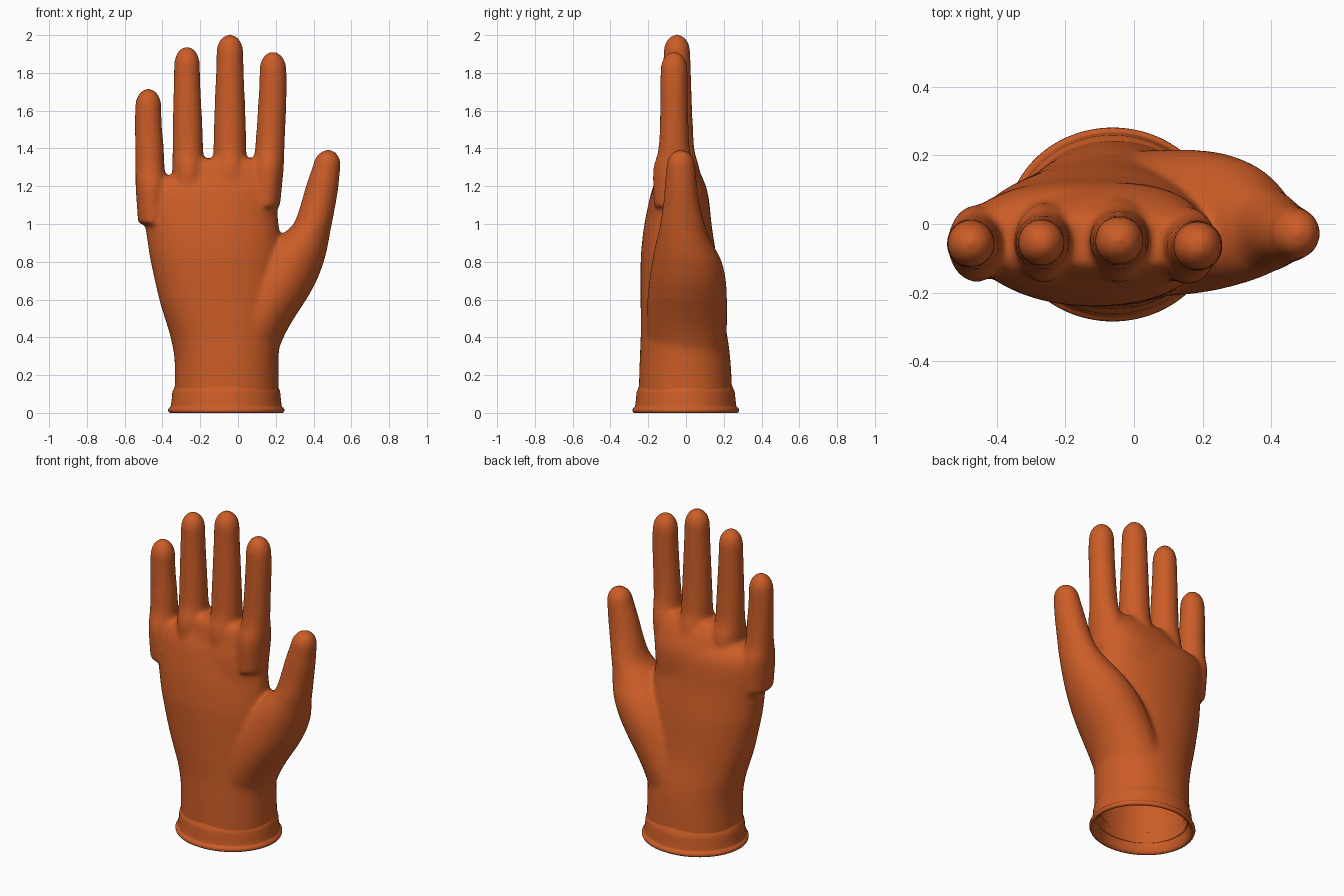
import bpy, bmesh, math

if "Cube" in bpy.data.objects:
    bpy.data.objects.remove(bpy.data.objects["Cube"])

orange = bpy.data.materials.new("orange rubber")
orange.diffuse_color = (0.60, 0.108, 0.020, 1)
orange.use_nodes = True
orange.node_tree.nodes["Principled BSDF"].inputs["Base Color"].default_value = orange.diffuse_color


def smooth_rows(rows, n=5):
    """Catmull-Rom interpolation through section rows."""
    out = []
    for i in range(len(rows) - 1):
        a, b, c, d = (rows[max(0, min(len(rows) - 1, i + k))] for k in (-1, 0, 1, 2))
        for s in range(n):
            t = s / n
            out.append([0.5 * (2 * q + (r - p) * t + (2 * p - 5 * q + 4 * r - u) * t * t
                               + (3 * q - p - 3 * r + u) * t ** 3)
                        for p, q, r, u in zip(a, b, c, d)])
    return out + [list(rows[-1])]


def loft(bm, rows, sides=48, power=1.0, caps=True):
    """Skin elliptical sections given as (z, x0, x1, y0, y1)."""
    rings = []
    for z, x0, x1, y0, y1 in rows:
        ring = []
        for k in range(sides):
            a = 2 * math.pi * k / sides
            c, s = math.cos(a), math.sin(a)
            c = math.copysign(abs(c) ** power, c)
            s = math.copysign(abs(s) ** power, s)
            ring.append(bm.verts.new(((x0 + x1) / 2 + c * (x1 - x0) / 2,
                                      (y0 + y1) / 2 + s * (y1 - y0) / 2, z)))
        rings.append(ring)
    for p, q in zip(rings, rings[1:]):
        for k in range(sides):
            j = (k + 1) % sides
            bm.faces.new((p[k], p[j], q[j], q[k]))
    if caps:
        bm.faces.new(rings[0][::-1])
        bm.faces.new(rings[-1])


def digit(bm, rows, tip, lean=0.0):
    """Finger tube with a domed tip at height tip."""
    full = smooth_rows(rows)
    z, x0, x1, y0, y1 = full[-1]
    for i in range(1, 9):
        a = math.pi / 2 * i / 8.3
        k, h = math.cos(a), math.sin(a)
        cx, cy = (x0 + x1) / 2 + lean * h, (y0 + y1) / 2
        rx, ry = (x1 - x0) / 2 * k, (y1 - y0) / 2 * k
        full.append([z + (tip - z) * h, cx - rx, cx + rx, cy - ry, cy + ry])
    loft(bm, full, 32)


def finish(bm, name):
    me = bpy.data.meshes.new(name)
    bm.to_mesh(me)
    bm.free()
    ob = bpy.data.objects.new(name, me)
    bpy.context.collection.objects.link(ob)
    me.materials.append(orange)
    bpy.context.view_layer.objects.active = ob
    return ob


bm = bmesh.new()
# wrist and palm
loft(bm, smooth_rows([
    (-0.10, -0.335, 0.215, -0.25, 0.25), (0.10, -0.335, 0.215, -0.25, 0.245),
    (0.28, -0.336, 0.215, -0.245, 0.235), (0.40, -0.357, 0.222, -0.24, 0.22),
    (0.50, -0.387, 0.228, -0.24, 0.20), (0.60, -0.417, 0.23, -0.24, 0.185),
    (0.80, -0.462, 0.23, -0.24, 0.165), (0.90, -0.478, 0.225, -0.233, 0.15),
    (1.00, -0.493, 0.215, -0.22, 0.135), (1.10, -0.507, 0.207, -0.20, 0.125),
    (1.18, -0.512, 0.212, -0.18, 0.11), (1.235, -0.50, 0.21, -0.15, 0.07),
    (1.255, -0.46, 0.19, -0.11, 0.02)]), 64, 0.95)
# knuckle web between the three long fingers
loft(bm, smooth_rows([
    (1.00, -0.33, 0.20, -0.20, 0.12), (1.15, -0.335, 0.208, -0.185, 0.118),
    (1.25, -0.335, 0.215, -0.16, 0.085), (1.31, -0.32, 0.215, -0.145, 0.05),
    (1.345, -0.29, 0.20, -0.12, 0.02)]), 64, 0.85)
# four fingers: centre x and y, base and tip widths, base height, tip height
for cx, cy, r_tip, r_base, bx, base, tip in (
        (-0.475, -0.057, 0.072, 0.076, 0.010, 1.25, 1.718),
        (-0.270, -0.054, 0.071, 0.080, 0.005, 1.34, 1.940),
        (-0.043, -0.048, 0.074, 0.086, 0.000, 1.34, 2.005),
        (0.185, -0.063, 0.074, 0.077, -0.018, 1.34, 1.914)):
    def row(z, r, dx, dy=0.0, grow=0.0):
        return (z, cx + dx - r, cx + dx + r, cy - r - grow + dy, cy + r + grow + dy)
    digit(bm, [row(base - 0.25, r_base, bx * 2.2, 0, 0.03),
               row(base - 0.06, r_base + 0.006, bx * 1.5, 0, 0.03),
               row(base + 0.04, r_base + 0.002, bx, 0, 0.008),
               row(base + 0.16, r_base, bx * 0.6),
               row(tip - 0.19, r_tip, 0), row(tip - 0.095, r_tip * 0.97, 0)], tip)
# thumb and its fleshy base
digit(bm, smooth_rows([
    (0.25, -0.20, 0.18, -0.19, 0.20), (0.40, -0.16, 0.242, -0.21, 0.215),
    (0.50, -0.11, 0.297, -0.21, 0.217), (0.60, -0.06, 0.362, -0.205, 0.217),
    (0.70, 0.00, 0.417, -0.195, 0.212), (0.80, 0.08, 0.455, -0.18, 0.19),
    (0.88, 0.155, 0.475, -0.165, 0.15), (0.94, 0.225, 0.486, -0.15, 0.12),
    (1.00, 0.293, 0.497, -0.138, 0.10), (1.10, 0.330, 0.517, -0.122, 0.075),
    (1.20, 0.359, 0.533, -0.113, 0.06), (1.31, 0.397, 0.543, -0.103, 0.048)], 2),
    1.394, 0.008)
bmesh.ops.recalc_face_normals(bm, faces=bm.faces)
glove = finish(bm, "glove_body")

# blend all parts into one skin
m = glove.modifiers.new("blend", 'REMESH')
m.mode = 'VOXEL'
m.voxel_size = 0.012
bpy.ops.object.modifier_apply(modifier=m.name)
m = glove.modifiers.new("soften", 'SMOOTH')
m.factor, m.iterations = 0.5, 16
bpy.ops.object.modifier_apply(modifier=m.name)

# open the wrist and give the skin a thickness
bm = bmesh.new()
bm.from_mesh(glove.data)
bmesh.ops.bisect_plane(bm, geom=bm.verts[:] + bm.edges[:] + bm.faces[:], dist=1e-5,
                       plane_co=(0, 0, 0.06), plane_no=(0, 0, 1), clear_inner=True)
for f in bm.faces:
    f.smooth = True
bm.to_mesh(glove.data)
bm.free()
m = glove.modifiers.new("thickness", 'SOLIDIFY')
m.thickness, m.offset = 0.014, -1
bpy.ops.object.modifier_apply(modifier=m.name)

# cuff with rolled rim: (height, outward offset from the wrist ellipse)
bm = bmesh.new()
profile = [(0.150, -0.006), (0.130, 0.003), (0.118, 0.009), (0.105, 0.012), (0.070, 0.015),
           (0.040, 0.019), (0.031, 0.021), (0.027, 0.028), (0.020, 0.033), (0.012, 0.034),
           (0.004, 0.031), (0.0, 0.024), (0.001, 0.016), (0.008, 0.008), (0.020, 0.003),
           (0.050, -0.006), (0.100, -0.015), (0.125, -0.018)]
loft(bm, [(z, -0.336 - d, 0.212 + d, -0.25 - d, 0.247 + d) for z, d in profile], 96, 1.0, False)
bmesh.ops.reverse_faces(bm, faces=bm.faces)
for f in bm.faces:
    f.smooth = True
finish(bm, "rolled_cuff")
